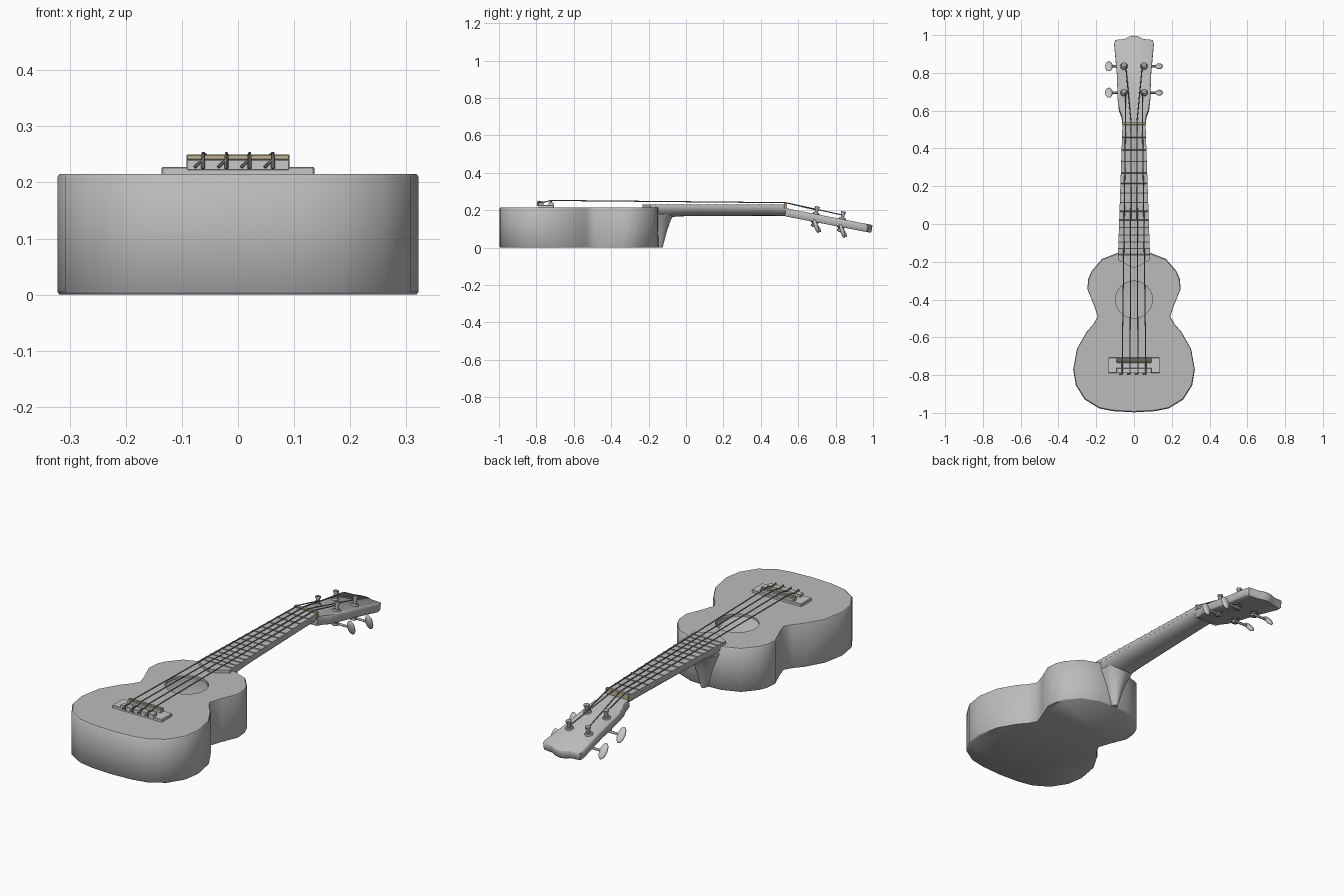
import bpy, bmesh, math
from mathutils import Vector, Matrix

if "Cube" in bpy.data.objects:
    bpy.data.objects.remove(bpy.data.objects["Cube"])


def material(name, rgb):
    m = bpy.data.materials.new(name)
    m.diffuse_color = (*rgb, 1)
    m.use_nodes = True
    m.node_tree.nodes["Principled BSDF"].inputs["Base Color"].default_value = m.diffuse_color
    return m


GREY = material("body grey", (0.5, 0.5, 0.5))
LIGHT = material("light grey", (0.58, 0.58, 0.58))
METAL = material("metal grey", (0.36, 0.36, 0.36))
STRING = material("string grey", (0.22, 0.22, 0.22))
BONE = material("bone tan", (0.52, 0.45, 0.28))


def finish(bm, name, mat, angle=40):
    bmesh.ops.recalc_face_normals(bm, faces=bm.faces)
    me = bpy.data.meshes.new(name)
    bm.to_mesh(me)
    bm.free()
    me.materials.append(mat)
    ob = bpy.data.objects.new(name, me)
    bpy.context.collection.objects.link(ob)
    bpy.ops.object.select_all(action='DESELECT')
    ob.select_set(True)
    bpy.context.view_layer.objects.active = ob
    bpy.ops.object.shade_smooth_by_angle(angle=math.radians(angle))
    return ob


def loft(name, rings, mat, angle=40, cap_end=True):
    bm = bmesh.new()
    vs = [[bm.verts.new(p) for p in r] for r in rings]
    n = len(rings[0])
    for a, b in zip(vs, vs[1:]):
        for i in range(n):
            j = (i + 1) % n
            bm.faces.new((a[i], a[j], b[j], b[i]))
    bm.faces.new(vs[0])
    if cap_end:
        bm.faces.new(vs[-1])
    return finish(bm, name, mat, angle)


def box(name, c, s, mat, bevel=0.002):
    bm = bmesh.new()
    bmesh.ops.create_cube(bm, size=1, matrix=Matrix.Translation(c) @ Matrix.Diagonal((*s, 1)))
    bmesh.ops.bevel(bm, geom=bm.edges[:], offset=bevel, segments=1, affect='EDGES')
    return finish(bm, name, mat, 30)


def rod(bm, a, b, r, r2=None, seg=12):
    a, b = Vector(a), Vector(b)
    d = b - a
    m = Matrix.Translation((a + b) / 2) @ d.to_track_quat('Z', 'Y').to_matrix().to_4x4()
    bmesh.ops.create_cone(bm, cap_ends=True, segments=seg, radius1=r,
                          radius2=r if r2 is None else r2, depth=d.length, matrix=m)


def mirror(half):
    # half outline runs from x=0 to x=0 on the right side
    return half + [(-x, y) for x, y in reversed(half) if x > 0.0001]


# body: figure-eight shell with an open sound hole
outline = mirror([(0, -0.997), (0.11, -0.991), (0.185, -0.976), (0.26, -0.93), (0.308, -0.855),
                  (0.322, -0.77), (0.302, -0.66), (0.25, -0.57), (0.215, -0.53), (0.192, -0.49),
                  (0.212, -0.43), (0.247, -0.345), (0.242, -0.29), (0.225, -0.25), (0.17, -0.185),
                  (0.085, -0.152), (0, -0.146)])


def body_ring(k, z):
    return [(x * k, -0.57 + (y + 0.57) * k, z) for x, y in outline]


body = loft("body", [body_ring(0.988, 0), body_ring(1, 0.005), body_ring(1, 0.21),
                     body_ring(0.988, 0.215)], GREY, 50, cap_end=False)
bm = bmesh.new()
outer = [bm.verts.new(p) for p in body_ring(0.988, 0.215)]
hole = [bm.verts.new((0.098 * math.cos(t), -0.4 + 0.098 * math.sin(t), 0.215))
        for t in (2 * math.pi * i / 32 for i in range(32))]
edges = [bm.edges.new((r[i], r[(i + 1) % len(r)])) for r in (outer, hole) for i in range(len(r))]
bmesh.ops.triangle_fill(bm, use_beauty=True, edges=edges)
low = [bm.verts.new(v.co - Vector((0, 0, 0.012))) for v in hole]
for i in range(32):
    j = (i + 1) % 32
    bm.faces.new((hole[i], hole[j], low[j], low[i]))
finish(bm, "soundboard", GREY)


# neck: half-round sections lofted along y
def width(y):
    return 0.061 + (0.53 - y) * 0.034


neck = []
for y, zt, zb in [(-0.15, 0.215, 0.155), (-0.06, 0.215, 0.165), (0.0, 0.215, 0.168),
                  (0.45, 0.215, 0.17), (0.53, 0.213, 0.169), (0.58, 0.2, 0.162), (0.63, 0.188, 0.15)]:
    w = width(min(y, 0.53))
    neck.append([(w * math.cos(t), y, zt - (zt - zb) * math.sin(t))
                 for t in (math.pi * i / 12 for i in range(13))])
loft("neck", neck, GREY, 50)

# heel: tapers down to the back of the body
heel = []
for z, w, y in [(0.0, 0.016, -0.125), (0.05, 0.03, -0.112), (0.1, 0.045, -0.098),
                (0.15, 0.066, -0.08), (0.18, 0.08, -0.06)]:
    heel.append([(w * math.cos(t), -0.17 + (y + 0.17) * math.sin(t) ** 0.7 if 0 < i < 12 else -0.17, z)
                 for i, t in ((i, math.pi * i / 12) for i in range(13))])
loft("heel", heel, GREY, 50)

# fretboard with pointed end, frets
fb = mirror([(0, -0.232), (0.03, -0.222), (0.06, -0.202), (0.0855, -0.19), (0.061, 0.525), (0, 0.525)])
loft("fretboard", [[(x, y, z) for x, y in fb] for z in (0.213, 0.23)], GREY, 30)
bm = bmesh.new()
for n in range(1, 15):
    y = 0.53 - 1.25 * (1 - 2 ** (-n / 12))
    w = width(y)
    rod(bm, (-w, y, 0.23), (w, y, 0.23), 0.0035, seg=8)
finish(bm, "frets", METAL)
box("nut", (0, 0.533, 0.223), (0.126, 0.016, 0.03), BONE)


# headstock: tilted back slab with a crowned tip
def head_z(y):
    return 0.21 - 0.19 * (y - 0.53)


head = mirror([(0, 0.535), (0.062, 0.535), (0.066, 0.57), (0.08, 0.605), (0.086, 0.66), (0.091, 0.8),
               (0.105, 0.955), (0.1, 0.975), (0.05, 0.98), (0.025, 0.993), (0, 0.998)])


def head_ring(k, d):
    return [(x * k, 0.77 + (y - 0.77) * (1 - (1 - k) * 0.4) - d * 0.18, head_z(y) - d) for x, y in head]


loft("headstock", [head_ring(0.96, 0), head_ring(1, 0.004), head_ring(1, 0.038), head_ring(0.96, 0.042)],
     GREY, 50)

# tuners: posts, gear housings, shafts and buttons in the tilted head frame
tilt = Matrix.Rotation(-math.atan(0.19), 4, 'X')
for row, py in (("lower", 0.695), ("upper", 0.835)):
    for side, s in (("left", -1), ("right", 1)):
        frame = Matrix.Translation((s * 0.053, py, head_z(py))) @ tilt
        bm = bmesh.new()
        rod(bm, (0, 0, -0.07), (0, 0, 0.042), 0.009)
        rod(bm, (0, 0, -0.001), (0, 0, 0.008), 0.02, 0.016)
        rod(bm, (0, 0, 0.032), (0, 0, 0.042), 0.013)
        rod(bm, (0, 0, -0.047), (0, 0, -0.041), 0.021)
        rod(bm, (0, 0, -0.067), (0, 0, -0.056), 0.016)
        rod(bm, (-s * 0.012, 0.012, -0.062), (s * 0.075, 0.012, -0.062), 0.006)
        bmesh.ops.transform(bm, matrix=frame, verts=bm.verts)
        finish(bm, f"tuner_{row}_{side}", METAL)
        bm = bmesh.new()
        turn = math.radians(-40 if s < 0 else -62)
        bmesh.ops.create_uvsphere(bm, u_segments=16, v_segments=10, radius=1,
                                  matrix=frame @ Matrix.Translation((s * 0.08, 0.012, -0.062))
                                  @ Matrix.Rotation(turn, 4, 'X')
                                  @ Matrix.Diagonal((0.02, 0.04, 0.011, 1)))
        finish(bm, f"tuner_button_{row}_{side}", LIGHT, 60)

# bridge: base plate, tie block, saddle ridge and saddle
box("bridge_base", (0, -0.748, 0.2205), (0.272, 0.083, 0.015), LIGHT)
box("bridge_tie_block", (0, -0.776, 0.231), (0.184, 0.028, 0.02), LIGHT)
box("bridge_ridge", (0, -0.722, 0.231), (0.184, 0.026, 0.022), LIGHT)
box("saddle", (0, -0.722, 0.244), (0.184, 0.01, 0.012), BONE)

# strings with tied ends behind the bridge
for i in range(4):
    k = i - 1.5
    xb, xn = k * 0.0415, k * 0.03
    s = -1 if k < 0 else 1
    py = 0.695 if abs(k) > 1 else 0.835
    post = Vector((s * 0.053, py, head_z(py))) + tilt.to_3x3() @ Vector((-s * 0.009, 0, 0.022))
    bm = bmesh.new()
    path = [(xb, -0.79, 0.234), (xb, -0.76, 0.243), (xb, -0.722, 0.252), (xn, 0.533, 0.24), post]
    for a, b in zip(path, path[1:]):
        rod(bm, a, b, 0.0028, seg=8)
    rod(bm, (xb - 0.015, -0.795, 0.227), (xb + 0.002, -0.79, 0.243), 0.0028, seg=8)
    rod(bm, (xb, -0.795, 0.225), (xb, -0.79, 0.25), 0.0035, seg=8)
    rod(bm, (xb, -0.79, 0.245), (xb, -0.755, 0.243), 0.0035, seg=8)
    finish(bm, f"string_{i + 1}", STRING)
